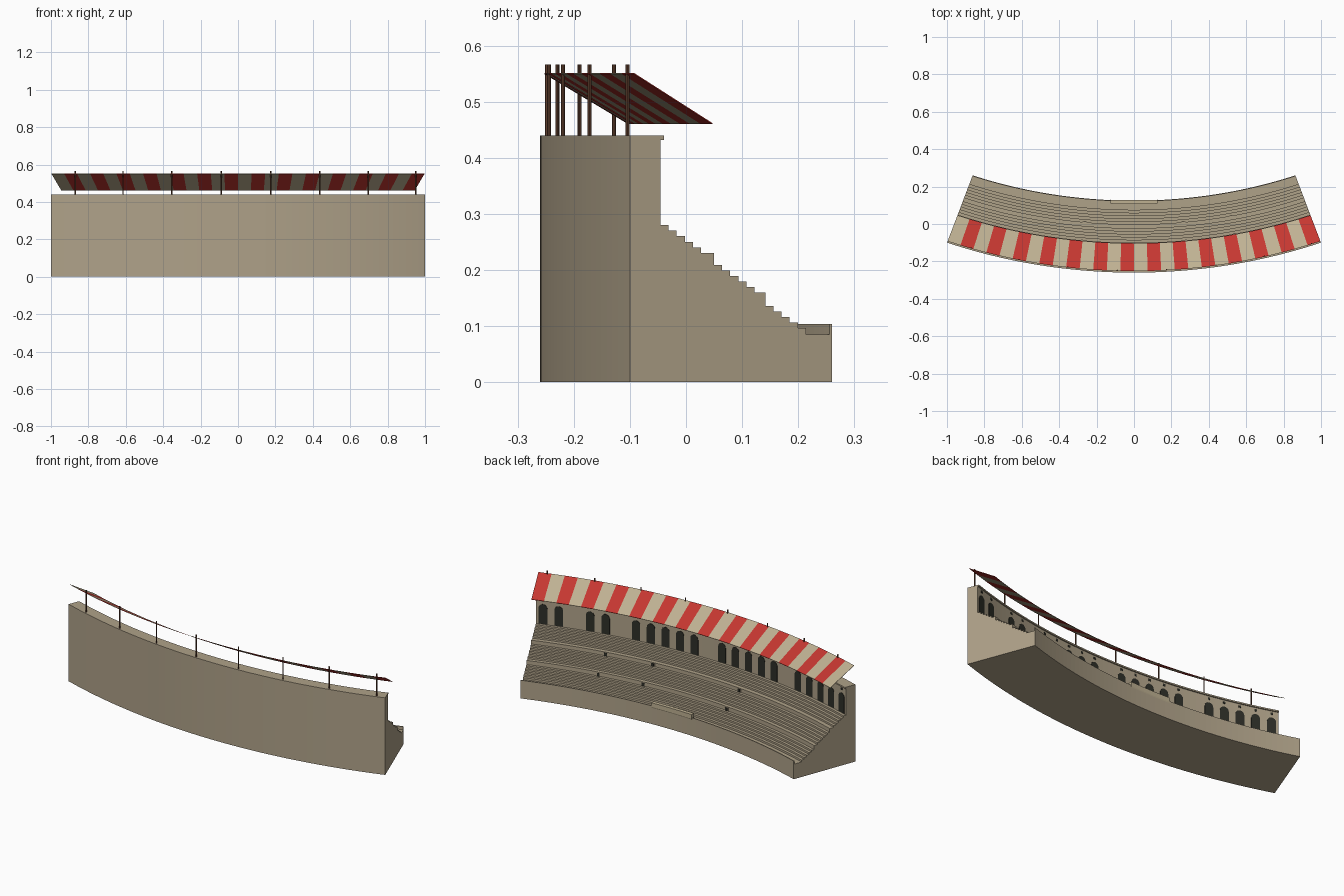
import bpy, bmesh, math
from mathutils import Vector, Matrix

if "Cube" in bpy.data.objects:
    bpy.data.objects.remove(bpy.data.objects["Cube"])

# Elliptical arc of the stand: outer half-axes, arc centre, half angle
A, B, YC, T = 2.81, 2.45, 2.19, 0.3637
SEG = 56


def mat(name, r, g, b):
    m = bpy.data.materials.new(name)
    m.diffuse_color = (r, g, b, 1)
    m.use_nodes = True
    m.node_tree.nodes["Principled BSDF"].inputs["Base Color"].default_value = m.diffuse_color
    return m


STONE = mat("sandstone", 0.43, 0.36, 0.25)
CREAM = mat("cream cloth", 0.52, 0.44, 0.29)
RED = mat("red cloth", 0.56, 0.038, 0.03)
DARK = mat("dark opening", 0.027, 0.028, 0.021)
WOOD = mat("dark wood", 0.12, 0.05, 0.028)


def point(t, d, z):
    """Point at arc angle t, distance d inward from the outer wall."""
    return Vector(((A - d) * math.sin(t), YC - (B - d) * math.cos(t), z))


def finish(bm, name, mats):
    bmesh.ops.recalc_face_normals(bm, faces=bm.faces)
    me = bpy.data.meshes.new(name)
    bm.to_mesh(me)
    bm.free()
    for m in mats:
        me.materials.append(m)
    ob = bpy.data.objects.new(name, me)
    bpy.context.collection.objects.link(ob)
    return ob


def sweep(name, profile, mats, n=SEG, t0=-T, t1=T, rule=None):
    """Sweep a closed (d, z) profile along the arc, with end caps."""
    bm = bmesh.new()
    rings = []
    for i in range(n + 1):
        t = t0 + (t1 - t0) * i / n
        rings.append([bm.verts.new(point(t, d, z)) for d, z in profile])
    k = len(profile)
    for i in range(n):
        for j in range(k):
            f = bm.faces.new((rings[i][j], rings[i][(j + 1) % k],
                              rings[i + 1][(j + 1) % k], rings[i + 1][j]))
            f.material_index = rule(i) if rule else 0
    for ring, i in ((rings[0], 0), (rings[-1], n - 1)):
        bm.faces.new(ring).material_index = rule(i) if rule else 0
    return finish(bm, name, mats)


def add_plate(bm, outline, t, d, z, thick):
    """Extrude a (u, v) outline off the inward-facing wall at depth d."""
    tan = Vector(((A - d) * math.cos(t), (B - d) * math.sin(t), 0)).normalized()
    nor = Vector((-tan.y, tan.x, 0))
    o = point(t, d, z)
    back = [bm.verts.new(o + tan * u + Vector((0, 0, v)) - nor * 0.001) for u, v in outline]
    front = [bm.verts.new(p.co + nor * (thick + 0.001)) for p in back]
    n = len(outline)
    bm.faces.new(back)
    bm.faces.new(front)
    for i in range(n):
        bm.faces.new((back[i], back[(i + 1) % n], front[(i + 1) % n], front[i]))


def rect(w, h):
    return [(-w / 2, 0), (w / 2, 0), (w / 2, h), (-w / 2, h)]


# Stand body: back wall, cornice, three tiers of steps, podium walk and parapet
WALL, STEP = 0.058, 0.0155
profile = [(0, 0), (0, 0.44), (0.065, 0.44), (0.065, 0.432), (WALL, 0.432)]
tiers = [(WALL, 0.280, 0.160), (0.160, 0.209, 0.258), (0.258, 0.136, 0.336)]
for d0, z0, d_end in tiers:
    count = 5 if d_end == 0.336 else 6
    for i in range(count):
        z = z0 - 0.0099 * i
        profile.append((d0 + STEP * i, z))
        profile.append((d_end if i == count - 1 else d0 + STEP * (i + 1), z))
profile += [(0.336, 0.0855), (0.38, 0.0855), (0.38, 0.1035), (0.385, 0.1035), (0.385, 0)]
sweep("seating_stand", profile, [STONE])

# Arcade of dark arches with small vents above, in groups of five
PITCH = 0.0318
W, H = 0.048, 0.112
arch = [(-W / 2, 0), (W / 2, 0)] + [
    (W / 2 * math.cos(math.pi * i / 8), H - W / 2 + W / 2 * math.sin(math.pi * i / 8))
    for i in range(9)]
arches, vents = bmesh.new(), bmesh.new()
for k in range(-11, 12):
    if k in (-6, 0, 6, 9):
        continue
    add_plate(arches, arch, k * PITCH, WALL, 0.283, 0.002)
    add_plate(vents, rect(0.013, 0.012), k * PITCH, WALL, 0.411, 0.002)
finish(arches, "arcade_arches", [DARK])
finish(vents, "arcade_vents", [DARK])

# Small stairway openings in the two walkway walls
frames, holes = bmesh.new(), bmesh.new()
for d, z in ((0.160, 0.209), (0.258, 0.136)):
    for t in (-0.103, 0.103, 0.206):
        add_plate(frames, rect(0.026, 0.0225), t, d, z, 0.002)
        add_plate(holes, rect(0.016, 0.018), t, d, z, 0.0035)
finish(frames, "opening_frames", [STONE])
finish(holes, "stair_openings", [DARK])

# Box of honour: low slab at the middle of the parapet
sweep("honour_box", [(0.366, 0.08), (0.366, 0.122), (0.387, 0.122), (0.387, 0.098), (0.38, 0.08)],
      [CREAM], n=6, t0=-0.052, t1=0.052)

# Striped awning sloping down towards the arena
sweep("awning", [(0.008, 0.551), (0.157, 0.462), (0.157, 0.460), (0.008, 0.549)],
      [CREAM, RED], n=28, rule=lambda i: i % 2)

# Awning masts along the wall top
bm = bmesh.new()
for i in range(8):
    p = point(-0.316 + 0.0946 * i, 0.011, 0.5)
    bmesh.ops.create_cone(bm, cap_ends=True, segments=8, radius1=0.0036, radius2=0.0036,
                          depth=0.132, matrix=Matrix.Translation(p))
finish(bm, "awning_masts", [WOOD])
